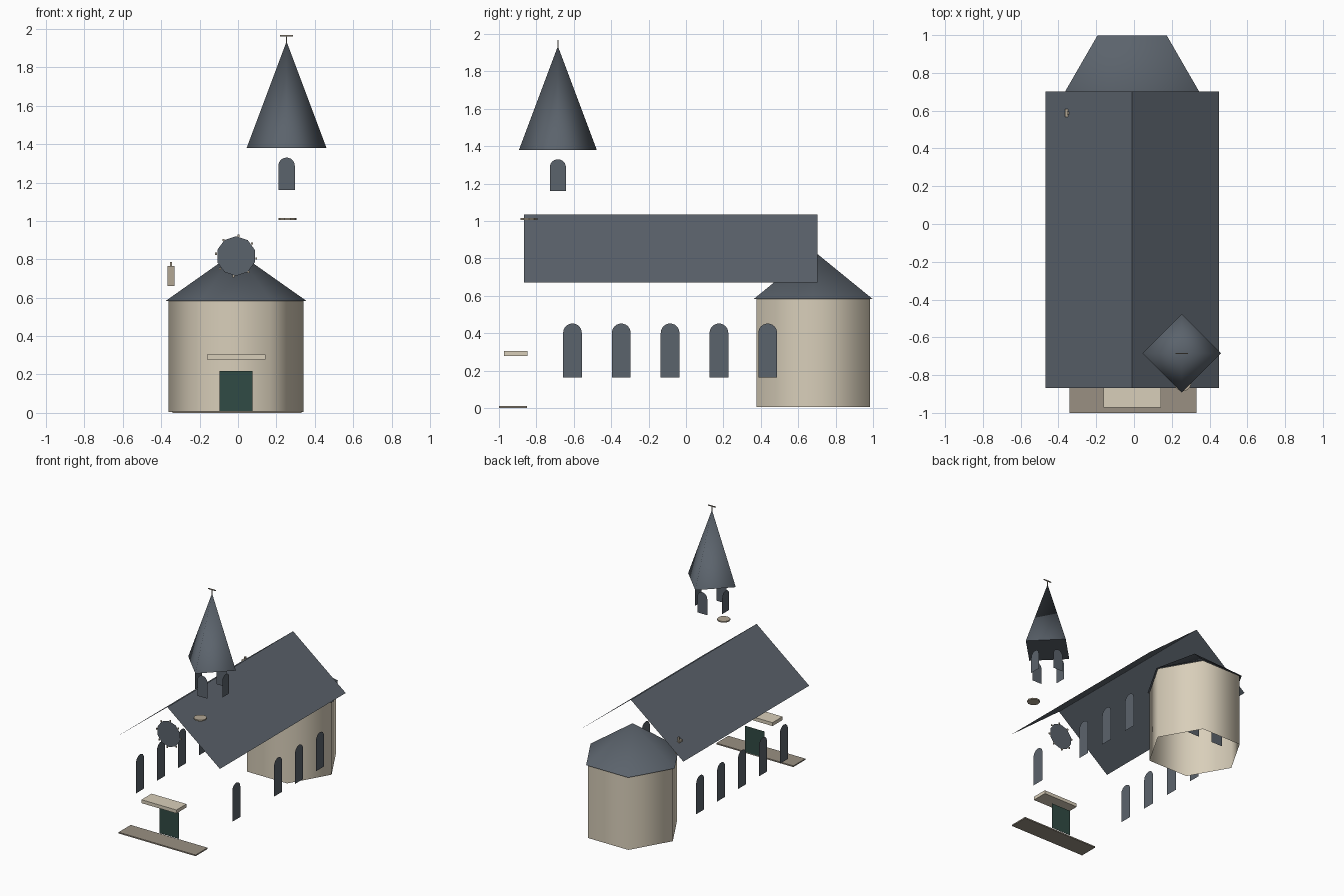
import bpy, math
from mathutils import Matrix, Vector

cube = bpy.data.objects.get("Cube")
if cube:
    bpy.data.objects.remove(cube, do_unlink=True)


def material(name, rgb):
    m = bpy.data.materials.new(name)
    m.use_nodes = True
    m.diffuse_color = (*rgb, 1)
    bsdf = next(n for n in m.node_tree.nodes if n.type == 'BSDF_PRINCIPLED')
    bsdf.inputs["Base Color"].default_value = (*rgb, 1)
    return m


SLATE = material("slate", (0.105, 0.125, 0.15))
CREAM = material("cream_plaster", (0.69, 0.62, 0.49))
STONE = material("grey_stone", (0.32, 0.28, 0.225))
TAN = material("tan_stone", (0.45, 0.39, 0.30))
GREEN = material("green_door", (0.03, 0.069, 0.058))

CX = -0.01                      # centre line of the nave
TOWER = Vector((0.253, -0.685, 0))


def mesh(name, verts, faces, mat, smooth=False):
    me = bpy.data.meshes.new(name)
    me.from_pydata([tuple(v) for v in verts], [], faces)
    me.materials.append(mat)
    for p in me.polygons:
        p.use_smooth = smooth and len(p.vertices) < 5
    me.update()
    ob = bpy.data.objects.new(name, me)
    bpy.context.collection.objects.link(ob)
    return ob


def box(name, x, y, z, mat):
    verts = [(a, b, c) for c in z for b in y for a in x]
    faces = [(0, 2, 3, 1), (4, 5, 7, 6), (0, 1, 5, 4),
             (2, 6, 7, 3), (0, 4, 6, 2), (1, 3, 7, 5)]
    return mesh(name, verts, faces, mat)


def ring(center, r, z, n, start=0.0):
    return [(center[0] + r * math.cos(start + math.tau * i / n),
             center[1] + r * math.sin(start + math.tau * i / n), z) for i in range(n)]


def cone(name, center, r, z0, z1, n, mat):
    verts = ring(center, r, z0, n) + [(center[0], center[1], z1)]
    return mesh(name, verts, [(i, (i + 1) % n, n) for i in range(n)], mat, True)


def tube(name, center, r, z0, z1, n, mat, smooth=True, caps=False):
    verts = ring(center, r, z0, n) + ring(center, r, z1, n)
    faces = [(i, (i + 1) % n, n + (i + 1) % n, n + i) for i in range(n)]
    if caps:
        faces += [tuple(reversed(range(n))), tuple(range(n, 2 * n))]
    return mesh(name, verts, faces, mat, smooth)


def arched_window(name, pos, width, height, turn):
    """Flat round-headed pane facing -y, turned about z; pos is its bottom centre."""
    r = width / 2
    pts = [(-r, 0, 0), (r, 0, 0)]
    pts += [(r * math.cos(math.pi * i / 12), 0, height - r + r * math.sin(math.pi * i / 12))
            for i in range(13)]
    rot = Matrix.Rotation(turn, 3, 'Z')
    verts = [rot @ Vector(p) + Vector(pos) for p in pts]
    return mesh(name, verts, [tuple(range(len(verts)))], SLATE)


# Nave roof: two thin slopes
for side, label in ((1, "left"), (-1, "right")):
    eave = CX + side * 0.459
    quad = [(CX, -0.867, 1.035), (eave, -0.867, 0.67), (eave, 0.702, 0.67), (CX, 0.702, 1.035)]
    mesh(label + "_roof_slope", quad, [(0, 1, 2, 3) if side > 0 else (3, 2, 1, 0)], SLATE)

# Nave side windows, one bay left out on the left
for i in range(5):
    y = -0.607 + 0.261 * i
    arched_window("right_nave_window", (CX - 0.42, y, 0.162), 0.1, 0.29, -math.pi / 2)
    if i != 1:
        arched_window("left_nave_window", (CX + 0.42, y, 0.162), 0.1, 0.29, math.pi / 2)

# Windows in the nave end, inside the apse
for i in (-1, 0, 1):
    arched_window("end_window", (CX + 0.22 * i, 0.67, 0.162), 0.1, 0.29, math.pi)

# Hexagonal apse
apse = (CX, 0.68)
tube("apse_wall", apse, 0.351, 0.005, 0.585, 6, CREAM)
cone("apse_roof", apse, 0.367, 0.583, 0.842, 6, SLATE)

# Spire with its belfry windows and finial
cone("spire", TOWER, 0.208, 1.38, 1.935, 4, SLATE)
mesh("spire_soffit", ring(TOWER, 0.208, 1.38, 4), [(3, 2, 1, 0)], SLATE)
for i in range(4):
    a = i * math.pi / 2
    out = Matrix.Rotation(a, 3, 'Z') @ Vector((0, -0.12, 0))
    arched_window("belfry_window", TOWER + out + Vector((0, 0, 1.16)), 0.086, 0.17, a)
tx, ty = TOWER.x, TOWER.y
box("finial_pole", (tx - 0.003, tx + 0.003), (ty - 0.003, ty + 0.003), (1.90, 1.968), STONE)
box("finial_bar", (tx - 0.034, tx + 0.034), (ty - 0.003, ty + 0.003), (1.961, 1.968), STONE)

# Flat disc in front of the tower
tube("tower_disc", (0.258, -0.839), 0.047, 1.005, 1.015, 10, TAN, False, True)

# Round front window with small studs
rose = Vector((CX, -0.85, 0.817))
pts = [rose + Vector((0.103 * math.sin(math.tau * i / 10), 0, 0.103 * math.cos(math.tau * i / 10)))
       for i in range(10)]
mesh("round_window", pts, [tuple(reversed(range(10)))], SLATE)
for i in range(8):
    a = math.tau * i / 8 + 0.12
    p = rose + Vector((0.106 * math.sin(a), 0, 0.106 * math.cos(a)))
    box("round_window_stud", (p.x - 0.005, p.x + 0.005), (p.y - 0.004, p.y + 0.004),
        (p.z - 0.006, p.z + 0.006), TAN)

# Entrance
mesh("door", [(-0.096, -0.845, 0.01), (0.076, -0.845, 0.01),
              (0.076, -0.845, 0.217), (-0.096, -0.845, 0.217)], [(0, 1, 2, 3)], GREEN)
box("door_canopy", (-0.162, 0.143), (-0.972, -0.847), (0.277, 0.304), CREAM)
box("entrance_step", (-0.342, 0.33), (-1.0, -0.85), (0.0, 0.01), STONE)

# Chimney
box("chimney", (-0.366, -0.332), (0.566, 0.61), (0.662, 0.766), TAN)
box("chimney_pot", (-0.355, -0.343), (0.58, 0.596), (0.766, 0.787), TAN)
